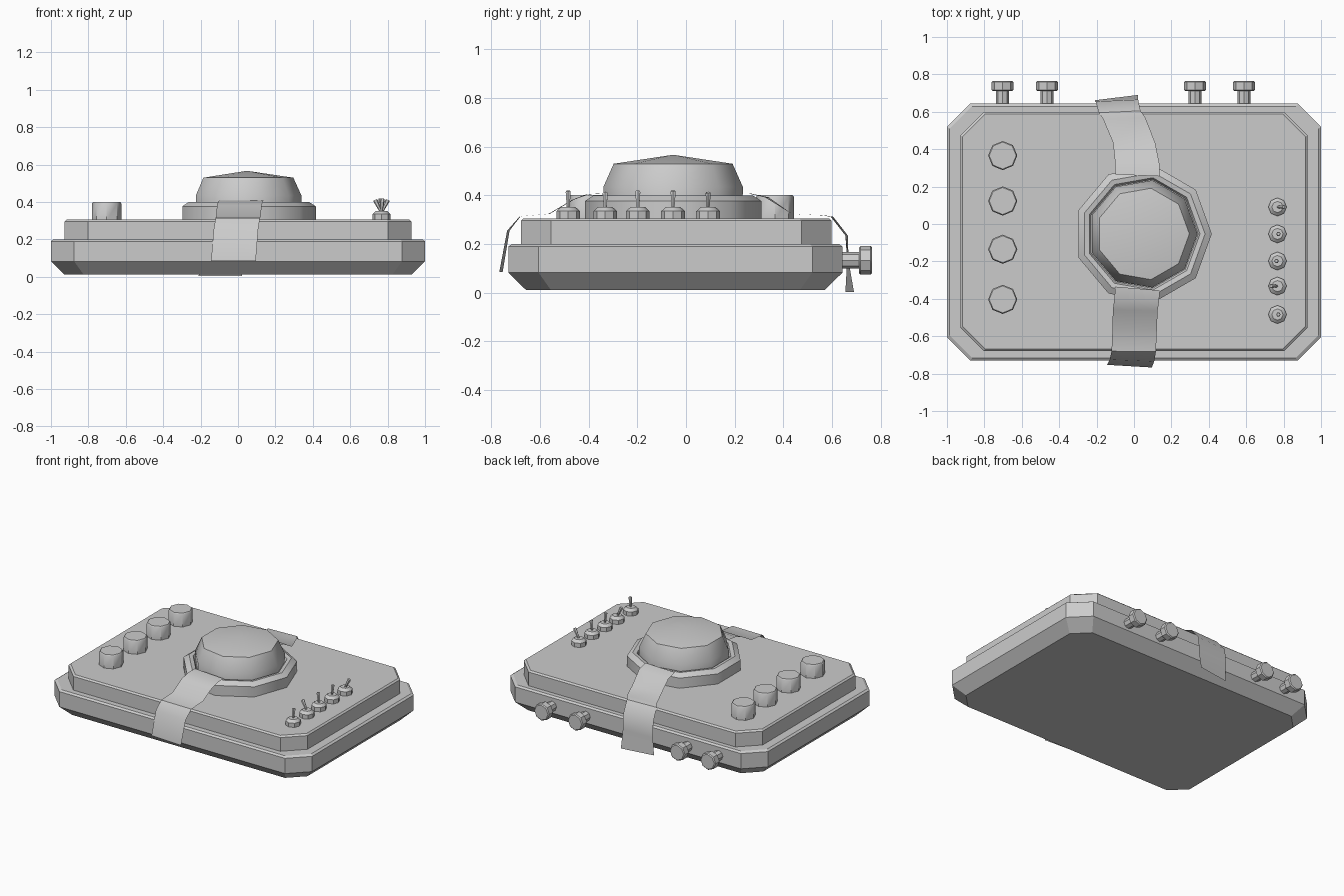
import bpy, bmesh, math
from mathutils import Vector, Matrix

if "Cube" in bpy.data.objects:
    bpy.data.objects.remove(bpy.data.objects["Cube"])


def finish(name, bm, smooth=True):
    bmesh.ops.recalc_face_normals(bm, faces=bm.faces[:])
    me = bpy.data.meshes.new(name)
    bm.to_mesh(me)
    bm.free()
    ob = bpy.data.objects.new(name, me)
    bpy.context.collection.objects.link(ob)
    if smooth:
        bpy.context.view_layer.objects.active = ob
        ob.select_set(True)
        bpy.ops.object.shade_smooth_by_angle(angle=math.radians(42))
        ob.select_set(False)
    return ob


def loft(bm, rings, cap_start=True, cap_end=True):
    """Skin a list of equally sized closed point rings."""
    vs = [[bm.verts.new(p) for p in r] for r in rings]
    n = len(vs[0])
    for a, b in zip(vs, vs[1:]):
        for i in range(n):
            bm.faces.new((a[i], a[(i + 1) % n], b[(i + 1) % n], b[i]))
    if cap_start:
        bm.faces.new(vs[0][::-1])
    if cap_end:
        bm.faces.new(vs[-1])
    return vs


def slab(name, hx, y0, y1, cut, profile):
    """Chamfered rectangle lofted through (inset, z) steps."""
    def ring(d, z):
        x, a, b, c = hx - d, y0 + d, y1 - d, cut - d * 0.3
        return [(-x + c, a, z), (x - c, a, z), (x, a + c, z), (x, b - c, z),
                (x - c, b, z), (-x + c, b, z), (-x, b - c, z), (-x, a + c, z)]
    bm = bmesh.new()
    loft(bm, [ring(d, z) for d, z in profile])
    return finish(name, bm, smooth=False)


def turned(name, sides, profile, matrix, apex=None, start=0.0):
    """Revolve (radius, height) steps round local z; optional tip."""
    bm = bmesh.new()
    rings = [[matrix @ Vector((r * math.cos(start + math.tau * i / sides),
                               r * math.sin(start + math.tau * i / sides), h))
              for i in range(sides)] for r, h in profile]
    vs = loft(bm, rings, cap_end=apex is None)
    if apex is not None:
        tip = bm.verts.new(matrix @ Vector((0, 0, apex)))
        top = vs[-1]
        for i in range(sides):
            bm.faces.new((top[i], top[(i + 1) % sides], tip))
    return finish(name, bm)


def strap(name, rows):
    """Thin cloth strip from (left x, left y, right x, right y, z) rows."""
    bm = bmesh.new()
    prev = None
    for lx, ly, rx, ry, z in rows:
        cur = (bm.verts.new((lx, ly, z)), bm.verts.new((rx, ry, z)))
        if prev:
            bm.faces.new((prev[0], prev[1], cur[1], cur[0]))
        prev = cur
    return finish(name, bm)


T = Matrix.Translation

# Case: lower body with tapered underside, and raised face plate
slab("case_body", 1.0, -0.73, 0.643, 0.124,
     [(0.072, 0.012), (0, 0.083), (0, 0.19), (0.014, 0.2)])
slab("face_plate", 0.927, -0.678, 0.598, 0.124,
     [(0, 0.195), (0, 0.296), (0.011, 0.306)])

# Nine-sided collar and lens dome
centre = T((0.048, -0.053, 0))
turned("lens_collar", 9, [(0.368, 0.3), (0.368, 0.377), (0.332, 0.4),
                          (0.305, 0.395), (0.295, 0.375)], centre)
turned("lens_dome", 9, [(0.29, 0.36), (0.291, 0.435), (0.248, 0.53)], centre, apex=0.567)

# Dials down the left side
for i, y in enumerate((0.366, 0.123, -0.135, -0.403)):
    turned(f"dial_{i + 1}", 8, [(0.078, 0.3), (0.078, 0.393), (0.072, 0.401)],
           T((-0.702, y, 0)))

# Toggle switches down the right side
for i, (y, tilt) in enumerate(((0.091, 26), (-0.053, 4), (-0.198, -4),
                               (-0.332, -26), (-0.484, 4))):
    turned(f"switch_base_{i + 1}", 8, [(0.049, 0.3), (0.049, 0.335), (0.03, 0.352)],
           T((0.767, y, 0)))
    turned(f"switch_lever_{i + 1}", 6, [(0.006, 0), (0.012, 0.072), (0.009, 0.077)],
           T((0.767, y, 0.342)) @ Matrix.Rotation(math.radians(tilt), 4, 'Y'))

# Connector posts on the back
for i, x in enumerate((-0.703, -0.465, 0.326, 0.588)):
    turned(f"back_post_{i + 1}", 8,
           [(0.034, 0), (0.034, 0.085), (0.052, 0.085), (0.059, 0.092),
            (0.059, 0.134), (0.052, 0.14)],
           T((x, 0.625, 0.133)) @ Matrix.Rotation(-math.pi / 2, 4, 'X'))

# Cloth straps draped over the front and back
strap("front_strap", [
    (-0.1, -0.335, 0.137, -0.355, 0.408), (-0.105, -0.40, 0.134, -0.41, 0.404),
    (-0.113, -0.46, 0.126, -0.465, 0.383), (-0.115, -0.56, 0.122, -0.565, 0.324),
    (-0.12, -0.68, 0.117, -0.683, 0.314), (-0.13, -0.725, 0.108, -0.735, 0.255),
    (-0.144, -0.753, 0.095, -0.767, 0.086)])
strap("back_strap", [
    (-0.1, 0.265, 0.137, 0.255, 0.408), (-0.102, 0.34, 0.135, 0.325, 0.392),
    (-0.112, 0.435, 0.113, 0.435, 0.324), (-0.165, 0.56, 0.06, 0.57, 0.318),
    (-0.188, 0.595, 0.035, 0.605, 0.312), (-0.205, 0.655, 0.022, 0.665, 0.235),
    (-0.207, 0.662, 0.022, 0.668, 0.13), (-0.21, 0.655, 0.022, 0.69, 0.004)])
